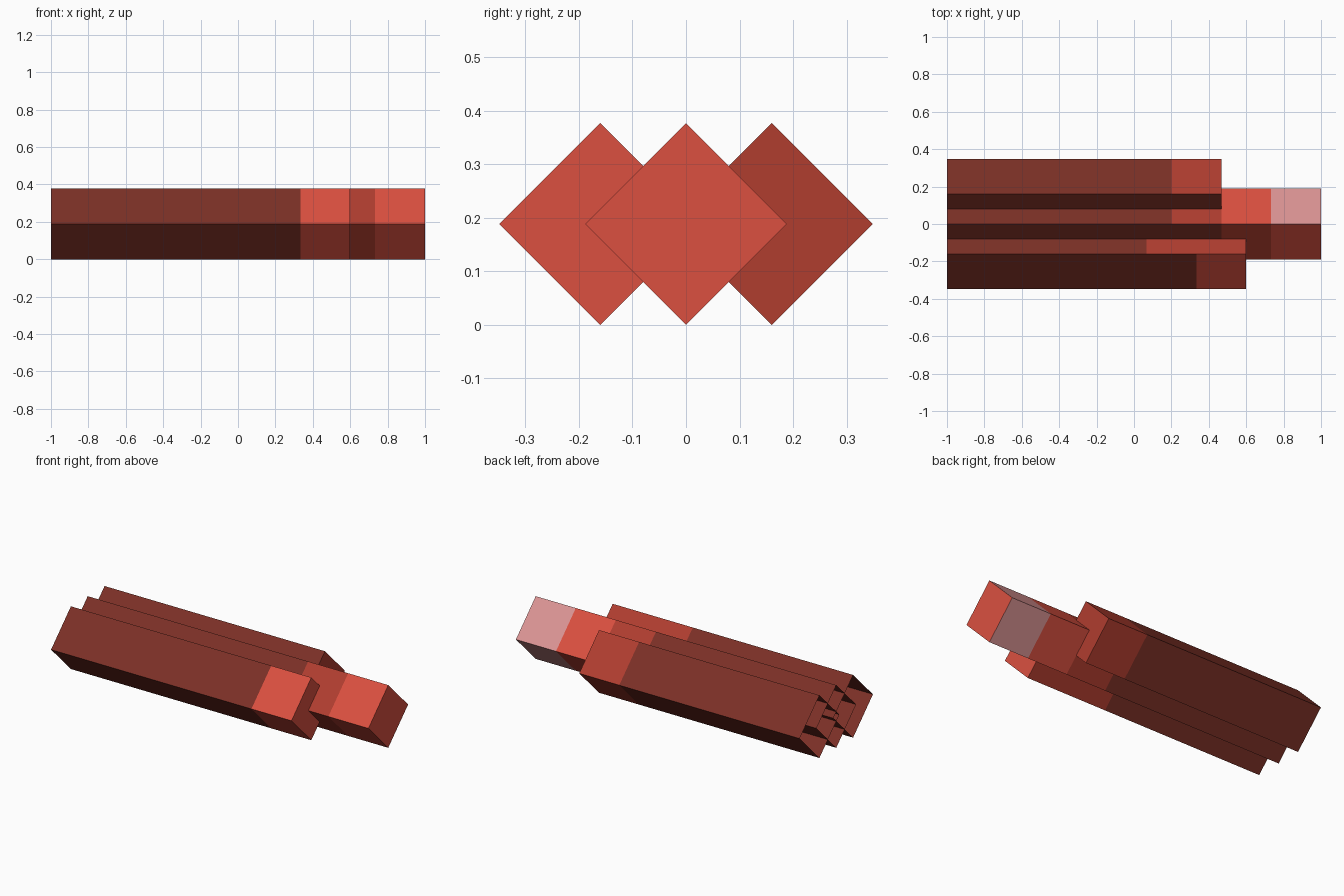
import bpy, bmesh

if "Cube" in bpy.data.objects:
    bpy.data.objects.remove(bpy.data.objects["Cube"])

S = 2 / 7.5            # side of the square section, also the colour band length
R = S / 2 ** 0.5       # half diagonal of the section


def linear(c):
    c /= 255
    return c / 12.92 if c <= 0.04045 else ((c + 0.055) / 1.055) ** 2.4


def material(name, rgb):
    m = bpy.data.materials.new(name)
    m.diffuse_color = (*[linear(c) for c in rgb], 1)
    m.use_nodes = True
    m.node_tree.nodes["Principled BSDF"].inputs["Base Color"].default_value = m.diffuse_color
    return m


MATS = [material("brown", (124, 48, 38)), material("dark_red", (176, 61, 47)),
        material("bright_red", (219, 80, 64)), material("pink", (219, 148, 148))]
BROWN, DARK, BRIGHT, PINK = range(4)


def tube(name, y, front, back, cap):
    """Square tube on its edge, open at -x, capped at +x.
    front/back: (band end in section widths, colour) for each side."""
    bm = bmesh.new()
    ends = sorted({0} | {e for e, _ in front + back})
    rings = [[bm.verts.new((-1 + e * S, y + dy * R, R + dz * R))
              for dy, dz in ((0, 1), (-1, 0), (0, -1), (1, 0))] for e in ends]
    for k in range(len(ends) - 1):
        for i in range(4):
            j = (i + 1) % 4
            f = bm.faces.new((rings[k][i], rings[k][j], rings[k + 1][j], rings[k + 1][i]))
            bands = front if i < 2 else back
            f.material_index = next(c for e, c in bands if e >= ends[k + 1])
    bm.faces.new(rings[-1]).material_index = cap
    bm.normal_update()
    me = bpy.data.meshes.new(name)
    bm.to_mesh(me)
    bm.free()
    for m in MATS:
        me.materials.append(m)
    bpy.context.collection.objects.link(bpy.data.objects.new(name, me))


# three overlapping sticks, staggered in length
tube("front_stick", -0.16, [(5, BROWN), (6, BRIGHT)], [(4, BROWN), (6, DARK)], BRIGHT)
tube("middle_stick", 0, [(5.5, BROWN), (6.5, DARK), (7.5, BRIGHT)],
     [(4.5, BROWN), (5.5, DARK), (6.5, BRIGHT), (7.5, PINK)], BRIGHT)
tube("back_stick", 0.16, [(5.5, BROWN)], [(4.5, BROWN), (5.5, DARK)], DARK)
